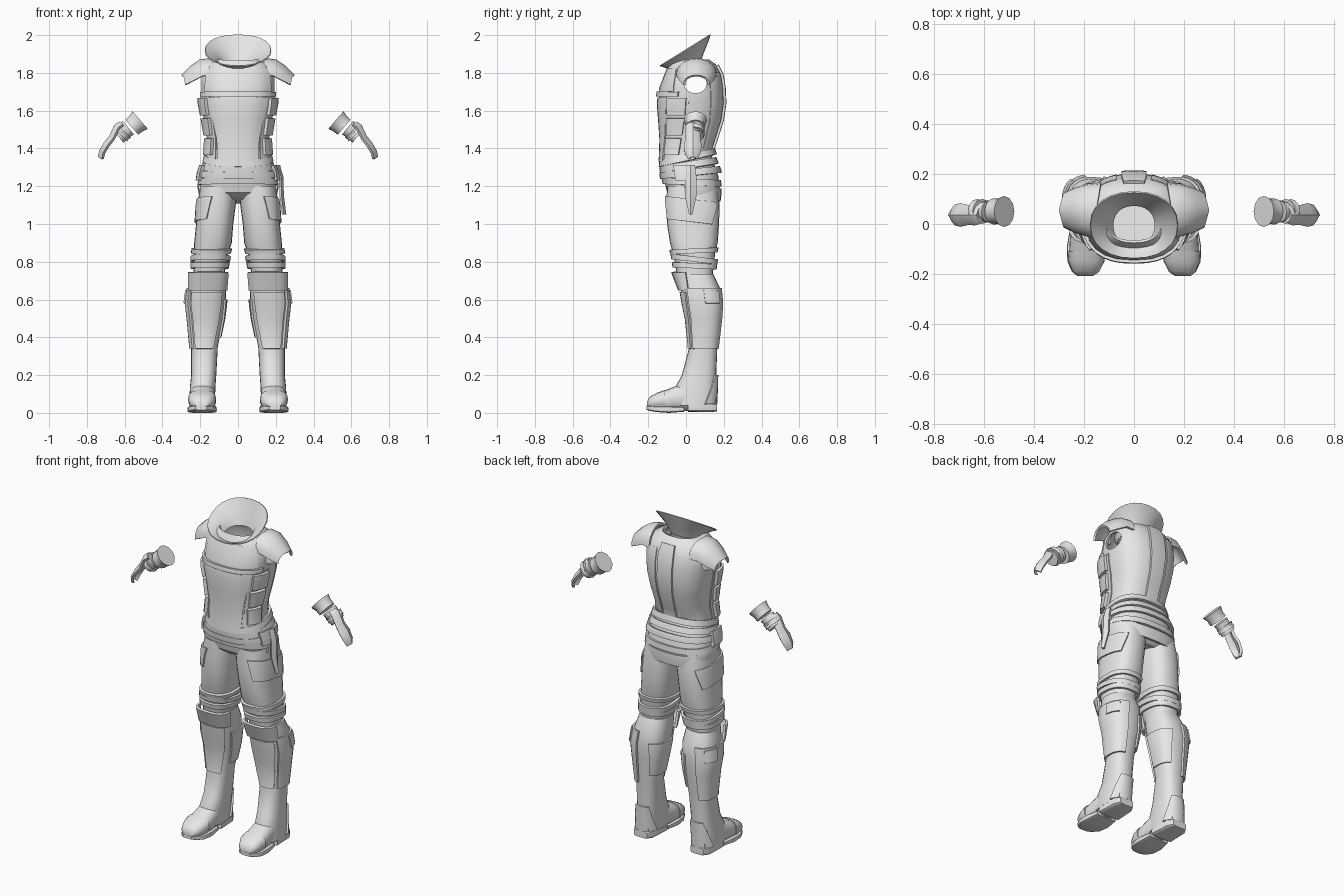
import bpy, bmesh, math
from mathutils import Vector

if "Cube" in bpy.data.objects:
    bpy.data.objects.remove(bpy.data.objects["Cube"])

grey = bpy.data.materials.new("plain_grey")
grey.diffuse_color = (0.8, 0.8, 0.8, 1)
grey.use_nodes = True
grey.node_tree.nodes["Principled BSDF"].inputs["Base Color"].default_value = grey.diffuse_color


def finish(name, bm, thick=0, mirror=False, cutter=None, angle=35):
    """Turn a bmesh into a finished object: thickness, mirroring, shading."""
    bmesh.ops.recalc_face_normals(bm, faces=bm.faces)
    me = bpy.data.meshes.new(name)
    bm.to_mesh(me)
    bm.free()
    ob = bpy.data.objects.new(name, me)
    bpy.context.collection.objects.link(ob)
    me.materials.append(grey)
    if thick:
        m = ob.modifiers.new("thick", 'SOLIDIFY')
        m.thickness, m.offset = thick, 0
    if cutter:
        m = ob.modifiers.new("cut", 'BOOLEAN')
        m.object, m.operation, m.solver = cutter, 'DIFFERENCE', 'EXACT'
    if mirror:
        ob.modifiers.new("mirror", 'MIRROR').use_clip = False
    bpy.ops.object.select_all(action='DESELECT')
    ob.select_set(True)
    bpy.context.view_layer.objects.active = ob
    bpy.ops.object.convert(target='MESH')
    bpy.ops.object.shade_smooth_by_angle(angle=math.radians(angle))
    return ob


def skin(rows, closed=True, caps=False):
    """Bridge rows of points into a surface."""
    bm = bmesh.new()
    vs = [[bm.verts.new(p) for p in r] for r in rows]
    n = len(rows[0])
    for a, b in zip(vs, vs[1:]):
        for i in range(n if closed else n - 1):
            j = (i + 1) % n
            bm.faces.new((a[i], a[j], b[j], b[i]))
    if caps:
        bm.faces.new(vs[0])
        bm.faces.new(vs[-1])
    return bm


def at(rings, z):
    """Cross-section (x0, x1, y0, y1) of a body at height z."""
    for a, b in zip(rings, rings[1:]):
        if (a[0] - z) * (b[0] - z) <= 0:
            t = (z - a[0]) / (b[0] - a[0])
            return [p + (q - p) * t for p, q in zip(a[1:], b[1:])]
    return min(rings, key=lambda r: abs(r[0] - z))[1:]


def point(sec, z, deg, off=0, tilt=0, p=2.5):
    x0, x1, y0, y1 = sec
    c, s = math.cos(math.radians(deg)), math.sin(math.radians(deg))
    y = (y1 - y0 + 2 * off) / 2 * math.copysign(abs(s) ** (2 / p), s)
    x = (x1 - x0 + 2 * off) / 2 * math.copysign(abs(c) ** (2 / p), c)
    return Vector(((x0 + x1) / 2 + x, (y0 + y1) / 2 + y, z + tilt * y))


def body(name, rings, n=28, tilt=0, caps=True, p=2.5, **kw):
    rows = [[point(r[1:], r[0], 360 * i / n, 0, tilt, p) for i in range(n)] for r in rings]
    return finish(name, skin(rows, True, caps), **kw)


def plate(name, rings, z0, z1, lo, hi, off=.006, thick=.014, tilt=0, n=9, p=2.5, **kw):
    """Armour piece hugging a body; lo and hi are angle spans at z0 and z1."""
    zs = sorted({z0, z1} | {r[0] for r in rings if z0 < r[0] < z1})
    full = lo[1] - lo[0] >= 360
    n = 28 if full else n
    rows = []
    for z in zs:
        t = (z - z0) / (z1 - z0)
        a, b = (lo[k] + (hi[k] - lo[k]) * t for k in (0, 1))
        rows.append([point(at(rings, z), z, a + (b - a) * i / (n if full else n - 1), off, tilt, p)
                     for i in range(n)])
    return finish(name, skin(rows, full), thick=thick, **kw)


def sym(z, h, y0, y1):
    return (z, -h, h, y0, y1)


# armhole cutter, removed once used
bm = skin([[(x, .05 + .06 * math.cos(i * math.pi / 8), 1.742 + .05 * math.sin(i * math.pi / 8))
            for i in range(16)] for x in (-.5, .5)], True, True)
hole = finish("armhole_cutter", bm)
hole.hide_render = True

# torso shell
TORSO = [sym(1.30, .165, -.135, .14), sym(1.37, .158, -.13, .125), sym(1.45, .152, -.128, .15),
         sym(1.55, .168, -.135, .182), sym(1.64, .185, -.142, .195), sym(1.72, .19, -.132, .192),
         sym(1.79, .19, -.105, .18), sym(1.84, .16, -.085, .155), sym(1.865, .11, -.07, .12)]
body("torso", TORSO, caps=False, thick=.012, cutter=hole, n=32)
bpy.data.objects.remove(hole)

# torso armour: chest, belly, band, side and back pieces
plate("belly_plate", TORSO, 1.33, 1.67, (236, 304), (221, 319))
plate("chest_plate", TORSO, 1.70, 1.82, (208, 332), (215, 325), off=.003)
plate("chest_band", TORSO, 1.675, 1.70, (198, 342), (198, 342), off=.014, n=15)
plate("spine_ridge", TORSO, 1.36, 1.84, (80, 100), (80, 100), off=.010, thick=.018, n=5)
plate("back_panel", TORSO, 1.40, 1.80, (35, 72), (30, 74), off=.002, mirror=True)
for k in range(3):
    z = 1.365 + .106 * k
    a = 318 + 2 * k
    plate("side_pouch", TORSO, z, z + .09, (a, a + 32), (a, a + 33), off=.014, thick=.032, n=5, mirror=True)
plate("pouch_backing", TORSO, 1.34, 1.675, (310, 358), (316, 358), off=.005, mirror=True)

# flared collar
rows = []
for h, y0, y1, z, t in ((.085, -.085, .075, 1.835, .28), (.10, -.10, .09, 1.865, .40),
                        (.145, -.125, .115, 1.90, .54), (.175, -.137, .128, 1.92, .62)):
    rows.append([point((-h, h, y0, y1), z, 15 * i, 0, t, 2.2) for i in range(24)])
finish("collar", skin(rows), thick=.006)

# shoulder caps: arches that droop outward
rows = []
for x, top, end, h in ((.15, 1.872, 1.78, .105), (.20, 1.866, 1.785, .10),
                       (.25, 1.832, 1.76, .086), (.296, 1.785, 1.735, .064)):
    rows.append([(x - .018 * abs(math.cos(a)), .055 + h * math.cos(a),
                  end + (top - end) * math.sin(a) ** .8)
                 for a in [math.pi * i / 10 for i in range(11)]])
finish("shoulder_cap", skin(rows, False), thick=.012, mirror=True)

# hips, sash bands and low skirt
HIPS = [sym(1.12, .12, -.06, .14), sym(1.15, .195, -.10, .172), sym(1.20, .205, -.112, .178),
        sym(1.27, .195, -.125, .172), sym(1.33, .175, -.13, .15), sym(1.40, .155, -.125, .13)]
body("hips", HIPS, tilt=-.12)
for k, (z, t) in enumerate(((1.205, -.05), (1.255, .10), (1.295, .16), (1.335, .22))):
    plate("sash_band", HIPS, z, z + .034, (0, 360), (0, 360), off=.004 + .004 * (k % 2), tilt=t)
plate("rear_skirt", HIPS, 1.15, 1.22, (-15, 195), (-10, 190), off=.004, tilt=-.22, n=17)
plate("belt_pouch", HIPS, 1.23, 1.31, (-25, 5), (-25, 5), off=.014, thick=.02, n=5, mirror=True)

# hanging sash end on one side
rows = [[(x, .025 - w, z), (x + .012, .025, z), (x, .025 + w, z)]
        for x, w, z in ((.205, .02, 1.31), (.222, .028, 1.25), (.225, .028, 1.15), (.238, .005, 1.05))]
finish("hanging_sash", skin(rows, False), thick=.012)

# trousers with knee folds
LEG = [(1.20, .006, .20, -.10, .165), (1.10, .012, .216, -.105, .178), (1.0, .025, .222, -.10, .175),
       (.90, .033, .232, -.085, .168), (.85, .05, .235, -.07, .155), (.72, .075, .235, -.045, .14)]
body("trouser_leg", LEG, n=24, mirror=True)
plate("thigh_panel", LEG, 1.01, 1.13, (-70, 40), (-80, 60), off=.002, tilt=-.12, mirror=True)
plate("knee_cuff", LEG, .845, .87, (0, 360), (0, 360), off=.006, tilt=.05, mirror=True)
for z, t in ((.80, -.12), (.765, -.05)):
    plate("knee_strap", LEG, z, z + .028, (0, 360), (0, 360), off=.010, tilt=t, mirror=True)

# boot shafts
BOOT = [(.735, .068, .245, -.035, .145), (.66, .062, .262, -.028, .18), (.58, .066, .272, -.015, .188),
        (.50, .076, .262, .002, .183), (.35, .107, .248, .018, .166), (.20, .115, .248, -.022, .16),
        (.13, .12, .255, -.06, .158), (.04, .122, .258, -.07, .155)]
body("boot_shaft", BOOT, n=24, mirror=True)
KNEE = [(.65, .06, .262, -.035, .16), (.745, .055, .258, -.072, .15)]
plate("knee_plate", KNEE, .65, .745, (198, 342), (190, 350), off=0, p=3.5, mirror=True)
plate("shin_plate", BOOT, .34, .64, (235, 305), (225, 315), off=.002, mirror=True)
plate("calf_plate", BOOT, .34, .66, (-40, 75), (-35, 80), off=.004, mirror=True)
plate("inner_calf_plate", BOOT, .40, .60, (120, 200), (110, 205), off=.002, mirror=True)
plate("calf_buckle", BOOT, .58, .65, (5, 50), (5, 50), off=.010, n=5, mirror=True)
plate("heel_guard", BOOT, .05, .20, (25, 155), (60, 120), off=.004, mirror=True)


def foot_rows(secs, n=16, p=3):
    rows = []
    for y, cx, h, z0, z1 in secs:
        pts = [point((cx - h, cx + h, z0, z1), 0, 360 * i / n, 0, 0, p) for i in range(n)]
        rows.append([(q.x, y, q.y) for q in pts])
    return rows


# feet: upper, toe cap and split sole
finish("foot", skin(foot_rows([(.155, .19, .045, .02, .10), (.10, .19, .062, .01, .15),
       (0, .188, .064, .01, .165), (-.06, .188, .068, .01, .14), (-.13, .19, .07, .01, .112),
       (-.18, .192, .058, .015, .09), (-.202, .194, .035, .022, .065)], p=2.5), True, True), mirror=True)
finish("toe_cap", skin(foot_rows([(-.11, .19, .075, .02, .122), (-.15, .19, .071, .02, .108),
       (-.19, .193, .054, .022, .086), (-.207, .194, .032, .028, .06)], p=2.5), True, True), mirror=True)
finish("front_sole", skin(foot_rows([(-.01, .188, .066, .006, .032), (-.09, .19, .078, 0, .036),
       (-.15, .192, .074, .004, .036), (-.19, .194, .054, .010, .038), (-.208, .195, .03, .016, .036)],
       p=5), True, True), mirror=True)
finish("heel_sole", skin(foot_rows([(.165, .19, .045, .008, .05), (.13, .19, .066, .004, .055),
       (.01, .188, .072, .006, .045)], p=5), True, True), mirror=True)


def cuff(name, a, b, ra, rb, ry):
    """Closed arm ring between two centres in the xz plane."""
    a, b = Vector((a[0], 0, a[1])), Vector((b[0], 0, b[1]))
    d = (b - a).normalized()
    side = Vector((-d.z, 0, d.x))
    rows = []
    for t, s in ((0, 1), (.5, .94), (1, 1)):
        c, r = a.lerp(b, t), (ra + (rb - ra) * t) * s
        rows.append([c + side * r * math.cos(i * math.pi / 6)
                     + Vector((0, .05 + ry * s * r / ra * math.sin(i * math.pi / 6), 0))
                     for i in range(12)])
    finish(name, skin(rows, True, True), mirror=True)


# forearm bands
cuff("forearm_band", (.518, 1.55), (.562, 1.512), .062, .052, .062)
cuff("wrist_cuff", (.580, 1.51), (.635, 1.465), .046, .045, .044)
cuff("wrist_band", (.605, 1.495), (.625, 1.475), .054, .054, .05)

# curved hand guard
rows = []
for x, z, w in ((.625, 1.535, .028), (.648, 1.52, .036), (.675, 1.462, .034),
                (.705, 1.425, .042), (.728, 1.385, .036), (.734, 1.355, .018)):
    rows.append([(x - .018 * abs(s) ** 2, .036 + w * s, z - .012 * s * s)
                 for s in (-1, -.6, 0, .6, 1)])
finish("hand_guard", skin(rows, False), thick=.016, mirror=True)
